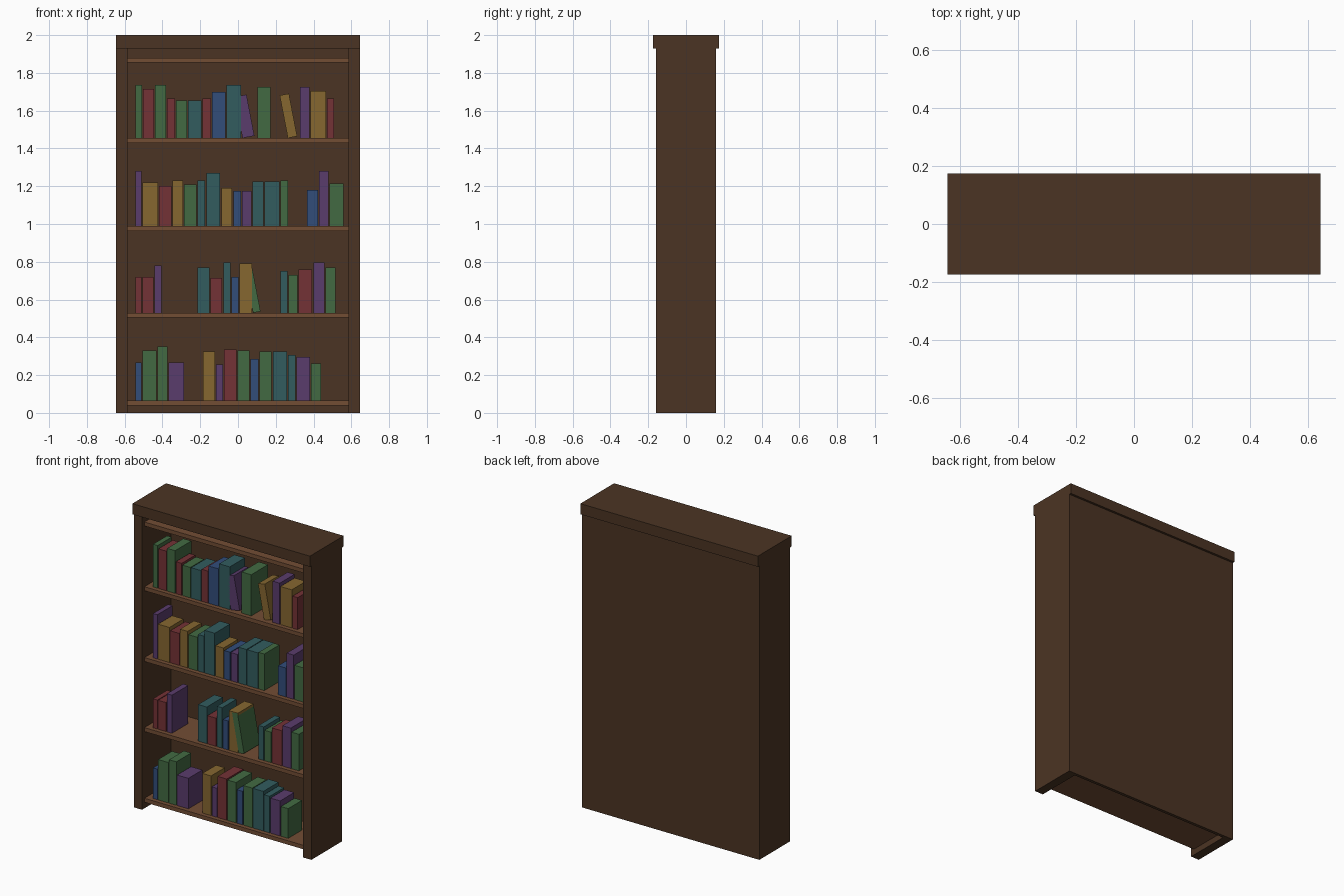
import bpy
import random

random.seed(4)
cube = bpy.data.objects.get("Cube")
if cube:
    bpy.data.objects.remove(cube, do_unlink=True)


def material(name, rgb):
    """Flat material from display colour values in 0-255."""
    linear = [((c / 255 + 0.055) / 1.055) ** 2.4 for c in rgb] + [1.0]
    mat = bpy.data.materials.new(name)
    mat.use_nodes = True
    mat.diffuse_color = linear
    bsdf = mat.node_tree.nodes["Principled BSDF"]
    bsdf.inputs["Base Color"].default_value = linear
    bsdf.inputs["Roughness"].default_value = 0.8
    return mat


dark_wood = material("dark wood", (75, 52, 35))
shelf_wood = material("shelf wood", (114, 77, 52))
covers = {
    "red": material("red cover", (116, 50, 54)),
    "green": material("green cover", (66, 106, 66)),
    "blue": material("blue cover", (50, 77, 122)),
    "teal": material("teal cover", (50, 92, 95)),
    "purple": material("purple cover", (90, 60, 108)),
    "yellow": material("yellow cover", (134, 103, 48)),
}


def box(name, low, high, mat):
    """Box between two corners, with its origin at the low corner."""
    size = [b - a for a, b in zip(low, high)]
    corners = [(x, y, z) for x in (0, size[0]) for y in (0, size[1]) for z in (0, size[2])]
    faces = [(0, 1, 3, 2), (4, 6, 7, 5), (0, 4, 5, 1), (2, 3, 7, 6), (0, 2, 6, 4), (1, 5, 7, 3)]
    mesh = bpy.data.meshes.new(name)
    mesh.from_pydata(corners, [], faces)
    mesh.materials.append(mat)
    obj = bpy.data.objects.new(name, mesh)
    obj.location = low
    bpy.context.collection.objects.link(obj)
    return obj


# Case: sides, back and overhanging top
HALF, INNER, DEPTH, TOP = 0.645, 0.585, 0.16, 1.93
box("right_side", (-HALF, -DEPTH, 0), (-INNER, DEPTH, TOP), dark_wood)
box("left_side", (INNER, -DEPTH, 0), (HALF, DEPTH, TOP), dark_wood)
box("back_panel", (-INNER, DEPTH - 0.02, 0), (INNER, DEPTH, TOP), dark_wood)
box("top_board", (-HALF, -0.175, TOP), (HALF, 0.175, 2), dark_wood)

# Shelves, given by the height of their upper face
BOTTOM, LOWER, UPPER, HIGH, CAP = 0.066, 0.53, 0.99, 1.455, 1.88
for z in (BOTTOM, LOWER, UPPER, HIGH, CAP):
    box("shelf", (-INNER, -0.135, z - 0.026), (INNER, DEPTH - 0.02, z), shelf_wood)


def book(colour, x, z, width, height, lean=0.0):
    front = -0.107
    depth = random.uniform(0.14, 0.175)
    obj = box(colour + "_book", (x, front, z), (x + width, front + depth, z + height), covers[colour])
    obj.rotation_euler.y = -lean


def row(z, x, books):
    """Upright books side by side: colour, thickness in thousandths, height in hundredths."""
    for colour, width, height in books:
        book(colour, x, z, width / 1000, height / 100)
        x += width / 1000 + 0.0055


# Bottom shelf books
row(BOTTOM, -0.543, [("blue", 32, 20), ("green", 74, 26.5), ("green", 53, 28.5), ("purple", 82, 20)])
row(BOTTOM, -0.184, [
    ("yellow", 63, 26), ("purple", 37, 19), ("red", 66, 27), ("green", 62, 26.5), ("blue", 42, 22),
    ("green", 65, 26), ("teal", 75, 26), ("teal", 41, 24), ("purple", 70, 23), ("green", 53, 19.5)])

# Lower shelf books
row(LOWER, -0.543, [("red", 32, 19), ("red", 58, 19), ("purple", 37, 25)])
row(LOWER, -0.215, [
    ("teal", 63, 24), ("red", 63, 18.5), ("teal", 38, 26.5), ("blue", 37, 19), ("yellow", 66, 26)])
book("green", 0.08, LOWER, 0.04, 0.257, 0.19)
row(LOWER, 0.224, [
    ("teal", 38, 22), ("green", 48, 20), ("red", 72, 23), ("purple", 60, 26.5), ("green", 53, 24)])

# Upper shelf books
row(UPPER, -0.543, [
    ("purple", 32, 29), ("yellow", 82, 23), ("red", 67, 21), ("yellow", 55, 24), ("green", 64, 22),
    ("teal", 42, 24), ("teal", 74, 28), ("yellow", 58, 20), ("blue", 42, 18.5), ("purple", 50, 18.5),
    ("teal", 58, 23.5), ("teal", 77, 23.5), ("green", 42, 24)])
row(UPPER, 0.366, [("blue", 57, 19), ("purple", 51, 29), ("green", 74, 22.5)])

# High shelf books
row(HIGH, -0.543, [
    ("green", 34, 28), ("red", 58, 26), ("green", 58, 28), ("red", 42, 21), ("green", 58, 20),
    ("teal", 71, 20), ("red", 45, 21), ("blue", 71, 24.5), ("teal", 77, 28)])
book("purple", 0.024, HIGH, 0.064, 0.222, 0.19)
row(HIGH, 0.102, [("green", 69, 27)])
book("yellow", 0.264, HIGH, 0.05, 0.23, 0.19)
row(HIGH, 0.327, [("purple", 51, 27), ("yellow", 82, 25), ("red", 37, 21)])
